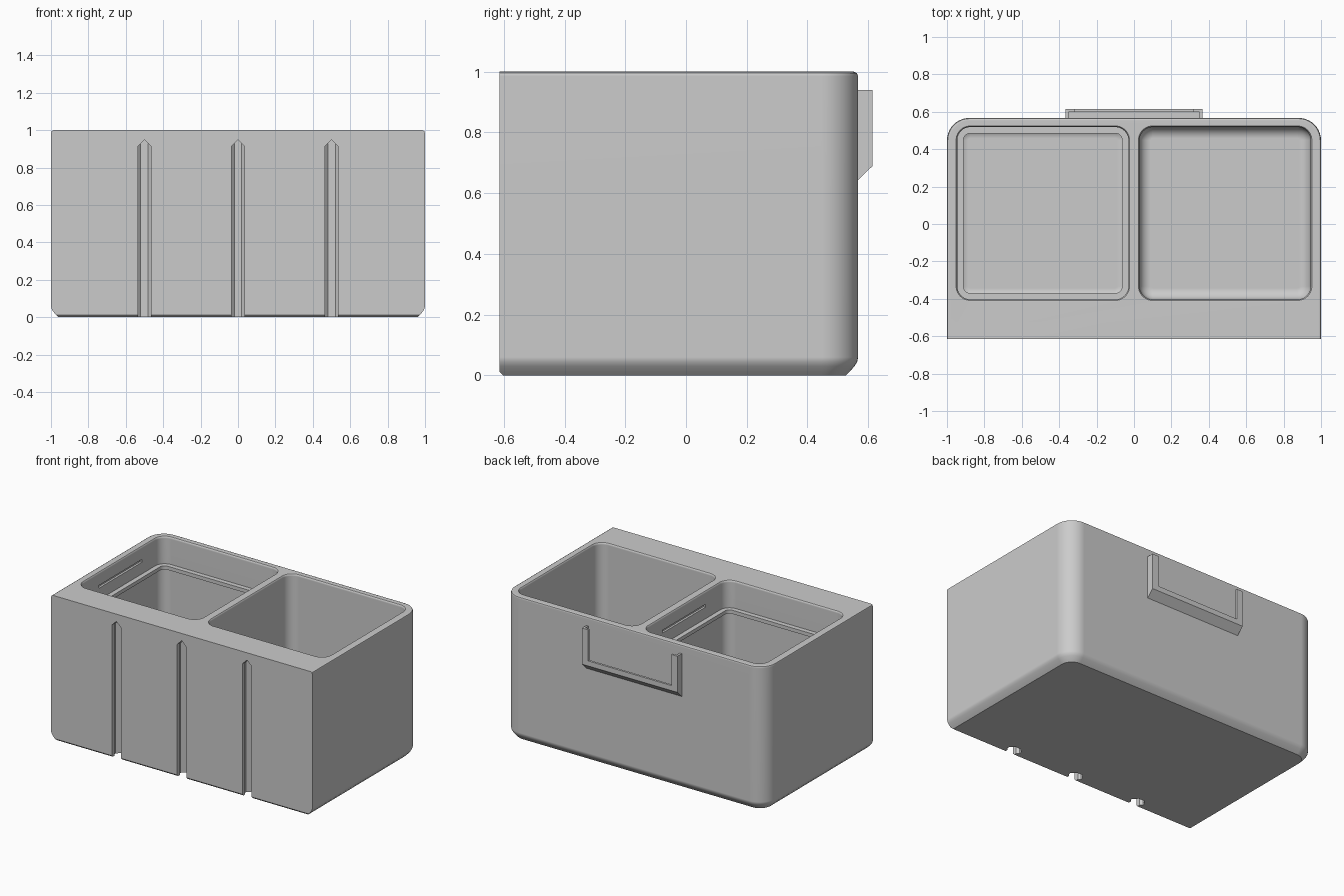
import bpy, bmesh
from math import sin, cos, pi

cube = bpy.data.objects.get("Cube")
if cube:
    bpy.data.objects.remove(cube, do_unlink=True)

grey = bpy.data.materials.new("plain grey")
grey.use_nodes = True
grey.diffuse_color = (0.6, 0.6, 0.6, 1)
grey.node_tree.nodes["Principled BSDF"].inputs["Base Color"].default_value = (0.6, 0.6, 0.6, 1)


def make_object(name, bm):
    bmesh.ops.recalc_face_normals(bm, faces=bm.faces[:])
    mesh = bpy.data.meshes.new(name)
    bm.to_mesh(mesh)
    bm.free()
    mesh.materials.append(grey)
    obj = bpy.data.objects.new(name, mesh)
    bpy.context.collection.objects.link(obj)
    return obj


def outline(x0, x1, y0, y1, r_front, r_back, steps=10):
    """Rounded rectangle, counter-clockwise from the front right corner."""
    corners = [(x1, y0, -1, 1, r_front, -pi / 2), (x1, y1, -1, -1, r_back, 0),
               (x0, y1, 1, -1, r_back, pi / 2), (x0, y0, 1, 1, r_front, pi)]
    pts = []
    for x, y, sx, sy, r, start in corners:
        if r == 0:
            pts.append((x, y))
            continue
        for i in range(steps + 1):
            a = start + i * pi / 2 / steps
            pts.append((x + sx * r + r * cos(a), y + sy * r + r * sin(a)))
    return pts


def skin(bm, rings):
    """Join matching rings of points; returns the vertex rings."""
    loops = [[bm.verts.new(p) for p in ring] for ring in rings]
    for a, b in zip(loops, loops[1:]):
        for i in range(len(a)):
            j = (i + 1) % len(a)
            bm.faces.new((a[i], a[j], b[j], b[i]))
    return loops


def loft(name, box, radii, levels):
    """Stack of outlines; each level is (z, inset, front inset)."""
    x0, x1, y0, y1 = box
    rings = []
    for z, d, f in levels:
        rf, rb = [max(r - d, 0.006) if r else 0 for r in radii]
        rings.append([(x, y, z) for x, y in
                      outline(x0 + d, x1 - d, y0 + f, y1 - d, rf, rb)])
    bm = bmesh.new()
    loops = skin(bm, rings)
    bm.faces.new(loops[0][::-1])
    bm.faces.new(loops[-1])
    return make_object(name, bm)


def prism(bm, profile, x0, x1):
    """Extrude a (y, z) profile along x."""
    loops = skin(bm, [[(x, y, z) for y, z in profile] for x in (x0, x1)])
    bm.faces.new(loops[0][::-1])
    bm.faces.new(loops[1])


def cut(target, cutter):
    cutter.hide_render = True
    mod = target.modifiers.new("cut", 'BOOLEAN')
    mod.operation = 'DIFFERENCE'
    mod.solver = 'EXACT'
    mod.object = cutter
    bpy.ops.object.select_all(action='DESELECT')
    bpy.context.view_layer.objects.active = target
    target.select_set(True)
    bpy.ops.object.modifier_apply(modifier=mod.name)
    bpy.data.objects.remove(cutter, do_unlink=True)


# Bin body: square front, rounded back corners, eased bottom and rim
body = loft("bin_body", (-1, 1, -0.615, 0.567), (0, 0.12), [
    (0, 0.04, 0.012), (0.012, 0.028, 0), (0.03, 0.012, 0), (0.045, 0.003, 0),
    (0.06, 0, 0), (0.985, 0, 0), (0.995, 0.004, 0), (1, 0.014, 0)])

# Compartments with filleted floors and rounded rims
FILLET = 0.06
floor_levels = []
for i in range(7):
    a = i * pi / 12
    d = FILLET * (1 - sin(a))
    floor_levels.append((0.05 + FILLET * (1 - cos(a)), d, d))
rim_levels = [(0.985, 0, 0), (0.993, -0.002, -0.002), (0.998, -0.006, -0.006),
              (1, -0.012, -0.012), (1.1, -0.012, -0.012)]
ledge_levels = [(0.785, 0, 0), (0.785, 0.033, 0.033), (0.81, 0.033, 0.033), (0.81, 0, 0)]
FRONT, BACK = -0.403, 0.518
cut(body, loft("open_compartment", (0.03, 0.945, FRONT, BACK), (0.07, 0.07),
               floor_levels + rim_levels))
cut(body, loft("ledge_compartment", (-0.945, -0.03, FRONT, BACK), (0.07, 0.07),
               floor_levels + ledge_levels + rim_levels))

# Lid catch grooves in both side walls of the ledge compartment
bm = bmesh.new()
prism(bm, [(-0.17, 0.89), (0.3, 0.89), (0.3, 0.91), (-0.17, 0.91)], -0.96, -0.015)
cut(body, make_object("catch_grooves", bm))

# Mounting channels in the front, undercut, with pointed tops
half = [(0, -0.7), (0.035, -0.7), (0.035, -0.585), (0.05, -0.57),
        (0.05, -0.555), (0.02, -0.525), (0, -0.525)]
section = half + [(-x, y) for x, y in half[-2:0:-1]]
for cx in (-0.5, 0, 0.5):
    bm = bmesh.new()
    low, top = skin(bm, [[(cx + x, y, -0.1) for x, y in section],
                         [(cx + x, y, 0.95 - abs(x)) for x, y in section]])
    n = len(half)
    bm.faces.new(low[::-1])
    bm.faces.new(top[:n])
    bm.faces.new(top[n - 1:] + top[:1])
    cut(body, make_object("channel", bm))

# Label holder on the back: sloped base with lip, two side rails with lips
bm = bmesh.new()
prism(bm, [(0.56, 0.637), (0.615, 0.69), (0.615, 0.725), (0.6, 0.725),
           (0.6, 0.692), (0.56, 0.692)], -0.365, 0.365)
for s in (-1, 1):
    prism(bm, [(0.56, 0.637), (0.615, 0.69), (0.615, 0.94), (0.56, 0.94)],
          s * 0.35, s * 0.365)
    prism(bm, [(0.6, 0.7), (0.615, 0.7), (0.615, 0.94), (0.6, 0.94)],
          s * 0.318, s * 0.352)
make_object("label_holder", bm)

# Smooth the rounded corners, keep the real edges sharp
bpy.ops.object.select_all(action='DESELECT')
bpy.context.view_layer.objects.active = body
body.select_set(True)
bpy.ops.object.shade_smooth_by_angle(angle=pi / 6)
weighted = body.modifiers.new("weighted normals", 'WEIGHTED_NORMAL')
weighted.keep_sharp = True
